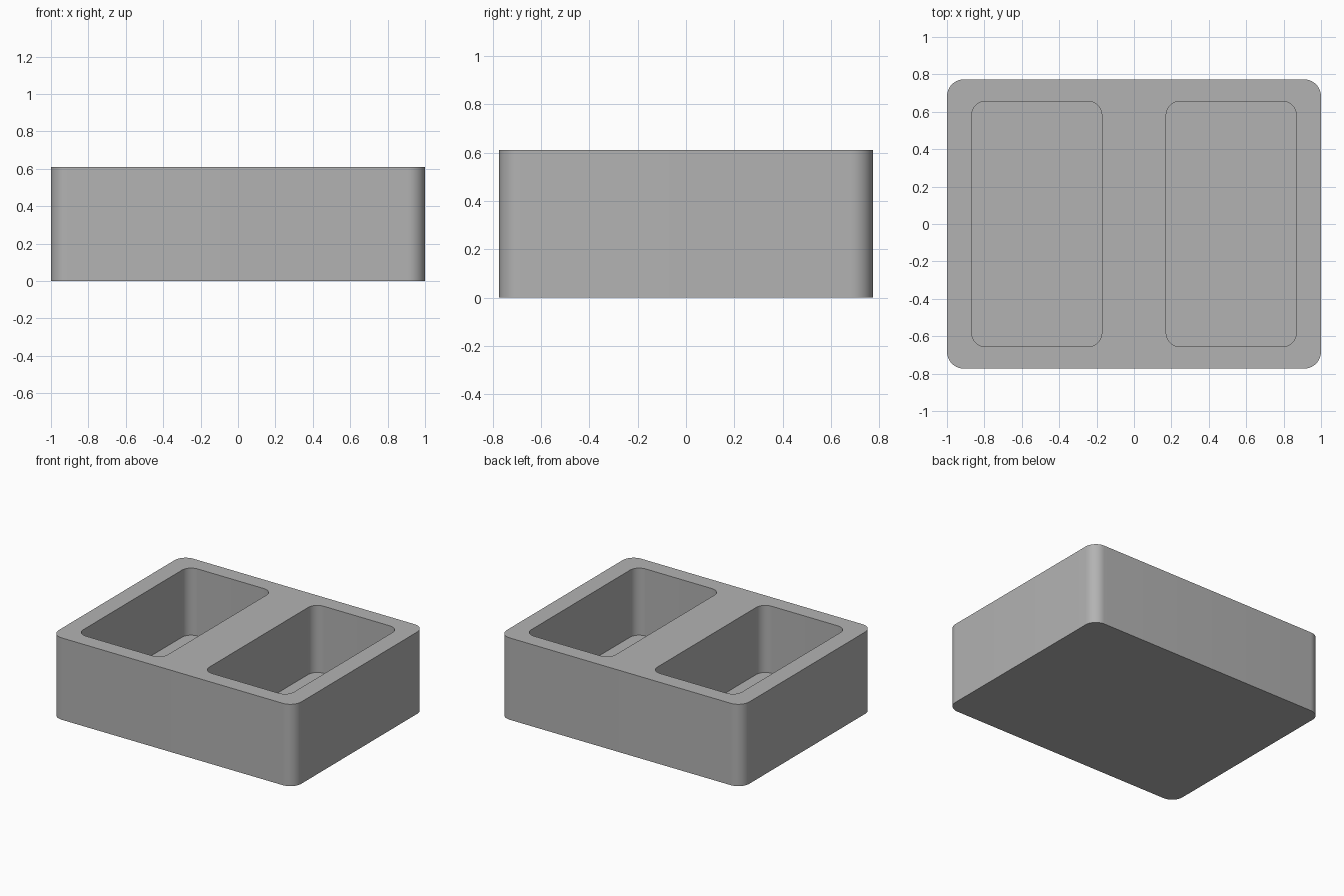
import bpy
import bmesh
from math import cos, sin, pi, radians

old = bpy.data.objects.get("Cube")
if old:
    bpy.data.objects.remove(old, do_unlink=True)

HEIGHT, FLOOR = 0.61, 0.11

grey = bpy.data.materials.new("plain grey")
grey.use_nodes = True
COLOUR = (0.45, 0.45, 0.45, 1)
grey.diffuse_color = COLOUR
grey.node_tree.nodes["Principled BSDF"].inputs["Base Color"].default_value = COLOUR


def rounded_block(name, x, half_x, half_y, radius, z0, z1, steps=12):
    """Upright block with rounded vertical corners."""
    bm = bmesh.new()
    ring = []
    for i, (sx, sy) in enumerate([(1, 1), (-1, 1), (-1, -1), (1, -1)]):
        for k in range(steps + 1):
            a = (i + k / steps) * pi / 2
            ring.append(bm.verts.new((x + sx * (half_x - radius) + radius * cos(a),
                                      sy * (half_y - radius) + radius * sin(a), z0)))
    base = bm.faces.new(ring)
    top = bmesh.ops.extrude_face_region(bm, geom=[base])["geom"]
    bmesh.ops.translate(bm, vec=(0, 0, z1 - z0),
                        verts=[v for v in top if isinstance(v, bmesh.types.BMVert)])
    bmesh.ops.recalc_face_normals(bm, faces=bm.faces)
    mesh = bpy.data.meshes.new(name)
    bm.to_mesh(mesh)
    bm.free()
    mesh.materials.append(grey)
    obj = bpy.data.objects.new(name, mesh)
    bpy.context.collection.objects.link(obj)
    return obj


# Solid body with rounded vertical corners
tray = rounded_block("two_pocket_tray", 0, 1.0, 0.773, 0.09, 0, HEIGHT)
bpy.context.view_layer.objects.active = tray
tray.select_set(True)

# Two deep pockets, open at the top
for side, x in (("left", 0.52), ("right", -0.52)):
    cutter = rounded_block(side + "_pocket_cutter", x, 0.348, 0.656, 0.075,
                           FLOOR, HEIGHT + 0.2)
    cutter.hide_render = True
    cut = tray.modifiers.new(side + "_pocket", "BOOLEAN")
    cut.operation = "DIFFERENCE"
    cut.solver = "EXACT"
    cut.object = cutter
    bpy.ops.object.modifier_apply(modifier=cut.name)
    bpy.data.objects.remove(cutter, do_unlink=True)

# Smooth corners, crisp rims
bpy.ops.object.shade_smooth_by_angle(angle=radians(30))
